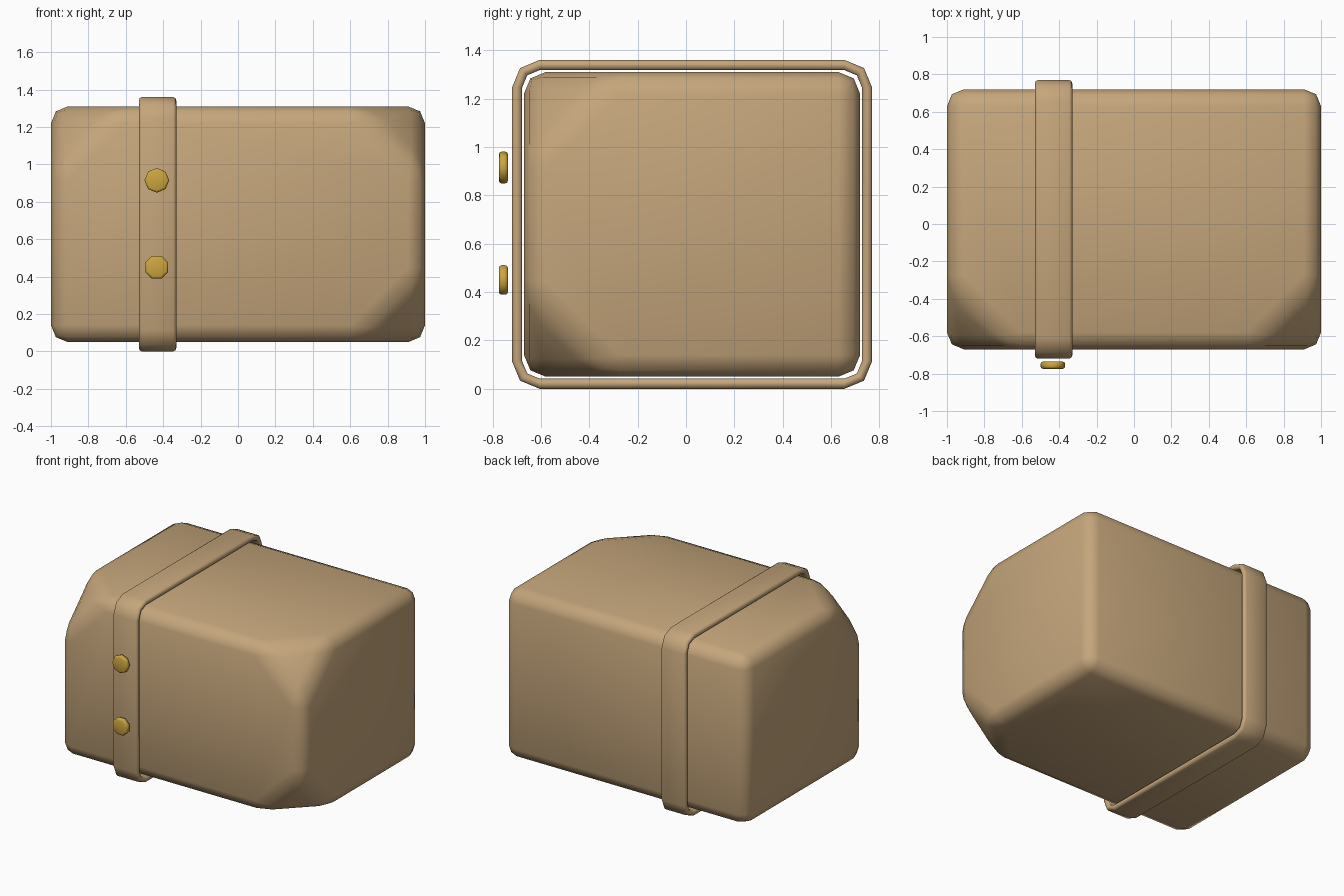
import bpy
import bmesh
from math import pi, sin, cos, radians
from mathutils import Matrix, Vector

if "Cube" in bpy.data.objects:
    bpy.data.objects.remove(bpy.data.objects["Cube"], do_unlink=True)


def make_material(name, rgb):
    mat = bpy.data.materials.new(name)
    mat.use_nodes = True
    colour = (*rgb, 1.0)
    mat.diffuse_color = colour
    mat.node_tree.nodes["Principled BSDF"].inputs["Base Color"].default_value = colour
    return mat


tan = make_material("tan", (0.56, 0.38, 0.20))
gold = make_material("gold", (0.61, 0.38, 0.05))


def finish(bm, name, mat, bevel, limit):
    """Turn a bmesh into a smooth object with softened edges."""
    bmesh.ops.recalc_face_normals(bm, faces=bm.faces[:])
    mesh = bpy.data.meshes.new(name)
    bm.to_mesh(mesh)
    bm.free()
    mesh.shade_smooth()
    mesh.materials.append(mat)
    obj = bpy.data.objects.new(name, mesh)
    bpy.context.collection.objects.link(obj)
    mod = obj.modifiers.new("soft_edges", "BEVEL")
    mod.width = bevel
    mod.segments = 2
    mod.limit_method = "ANGLE"
    mod.angle_limit = radians(limit)
    return obj


# Main block, with three of its front corners sliced off
centre = Vector((0, 0.025, 0.68))
half = Vector((1.0, 0.695, 0.63))
cut = 0.36
bm = bmesh.new()
bmesh.ops.create_cube(bm, size=2.0)
for v in bm.verts:
    v.co = centre + v.co * half
for sx, sz in ((-1, 1), (1, 1), (1, -1)):
    side = Vector((sx, -1, sz))
    corner = centre + side * half
    result = bmesh.ops.bisect_plane(
        bm, geom=bm.verts[:] + bm.edges[:] + bm.faces[:],
        plane_co=corner - Vector((sx * cut, 0, 0)),
        plane_no=side.normalized(), clear_outer=True)
    rim = [e for e in result["geom_cut"] if isinstance(e, bmesh.types.BMEdge)]
    bmesh.ops.contextual_create(bm, geom=rim)
finish(bm, "body_block", tan, 0.09, 30)


# Strap running round the block
def rounded_rectangle(half_y, half_z, radius):
    """Outline in y and z with two segments per corner."""
    points = []
    for quarter, (sy, sz) in enumerate(((1, 1), (-1, 1), (-1, -1), (1, -1))):
        for step in range(3):
            a = (quarter + step / 2) * pi / 2
            points.append((sy * (half_y - radius) + radius * cos(a),
                           sz * (half_z - radius) + radius * sin(a)))
    return points


strap_x, strap_width, thick = -0.43, 0.20, 0.042
outer = rounded_rectangle(0.745, 0.68, 0.115)
inner = rounded_rectangle(0.745 - thick, 0.68 - thick, 0.115 - thick)
bm = bmesh.new()
loops = []
for outline, s in ((outer, -1), (outer, 1), (inner, 1), (inner, -1)):
    loops.append([bm.verts.new((strap_x + s * strap_width / 2, 0.025 + y, 0.68 + z))
                  for y, z in outline])
for k in range(4):
    a, b = loops[k], loops[(k + 1) % 4]
    for i in range(len(a)):
        j = (i + 1) % len(a)
        bm.faces.new((a[i], a[j], b[j], b[i]))
finish(bm, "strap", tan, 0.017, 60)

# Two octagonal studs on the front of the strap
for name, z, turn in (("upper_stud", 0.915, 0), ("lower_stud", 0.45, 22.5)):
    bm = bmesh.new()
    bmesh.ops.create_cone(
        bm, cap_ends=True, segments=8, radius1=0.066, radius2=0.066, depth=0.038,
        matrix=Matrix.Translation((-0.434, -0.755, z))
        @ Matrix.Rotation(pi / 2, 4, "X") @ Matrix.Rotation(radians(turn), 4, "Z"))
    finish(bm, name, gold, 0.012, 60)
